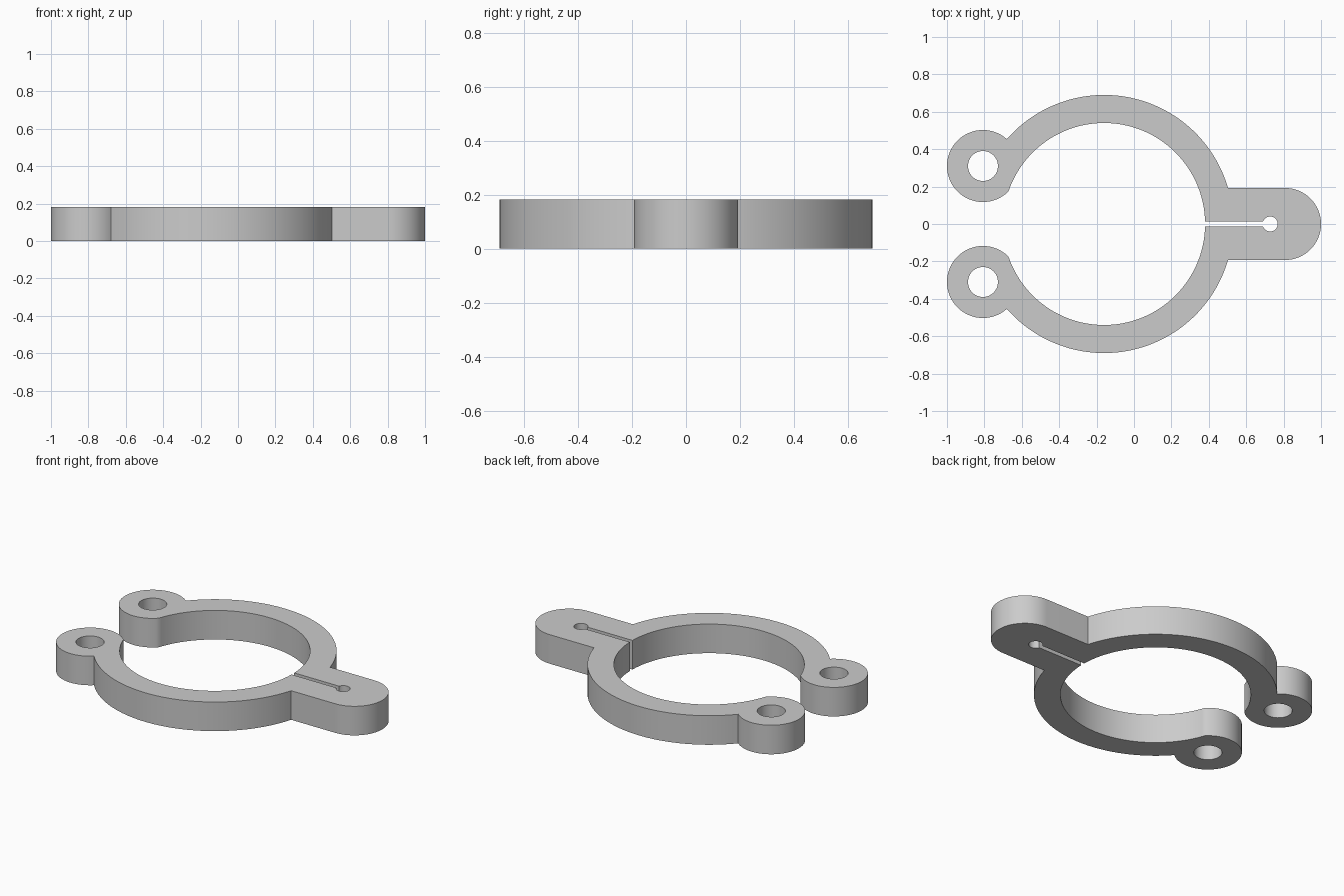
import bpy
from math import pi, sin, cos, asin, acos, atan2, hypot

HEIGHT = 0.182
RING_X, R_OUT, R_IN = -0.16, 0.69, 0.54       # split ring
LUG_X, LUG_Y, LUG_R, HOLE_R = -0.8075, 0.31, 0.1925, 0.08
TAB_X, TAB_R = 0.8075, 0.1925                 # rounded tab
SLOT_X, SLOT_R, SLOT_HALF = 0.728, 0.04, 0.0135

cube = bpy.data.objects.get("Cube")
if cube:
    bpy.data.objects.remove(cube, do_unlink=True)


def arc(cx, cy, r, a0, a1, n):
    return [(cx + r * cos(a0 + (a1 - a0) * i / n),
             cy + r * sin(a0 + (a1 - a0) * i / n)) for i in range(n + 1)]


# Where the lug circle meets the outer and inner ring circles
dx = LUG_X - RING_X
dist, phi = hypot(dx, LUG_Y), atan2(LUG_Y, dx)


def meet(r):
    return acos((r * r + dist * dist - LUG_R ** 2) / (2 * r * dist))


def lug_angle(r, a):
    return atan2(r * sin(a) - LUG_Y, RING_X + r * cos(a) - LUG_X)


a_out, a_in = phi - meet(R_OUT), phi + meet(R_IN)

# Half outline: tab end, outer ring, lug, bore, slot with relief hole
half = arc(TAB_X, 0, TAB_R, 0, pi / 2, 24)
half += arc(RING_X, 0, R_OUT, asin(TAB_R / R_OUT), a_out, 64)
half += arc(LUG_X, LUG_Y, LUG_R, lug_angle(R_OUT, a_out),
            lug_angle(R_IN, a_in) + 2 * pi, 60)[1:]
half += arc(RING_X, 0, R_IN, a_in, asin(SLOT_HALF / R_IN), 80)[1:]
half += arc(SLOT_X, 0, SLOT_R, pi - asin(SLOT_HALF / SLOT_R), 0, 20)
outline = half + [(x, -y) for x, y in reversed(half[1:-1])]

loops = [outline]
for side in (1, -1):
    loops.append(arc(LUG_X, side * LUG_Y, HOLE_R, 0, 2 * pi, 48)[:-1])

# Filled and extruded profile
curve = bpy.data.curves.new("clamp_profile", "CURVE")
curve.dimensions = "2D"
curve.fill_mode = "BOTH"
curve.extrude = HEIGHT / 2
for pts in loops:
    spline = curve.splines.new("POLY")
    spline.points.add(len(pts) - 1)
    for p, (x, y) in zip(spline.points, pts):
        p.co = (x, y, 0, 1)
    spline.use_cyclic_u = True
clamp = bpy.data.objects.new("split_ring_clamp", curve)
bpy.context.collection.objects.link(clamp)
clamp.location.z = HEIGHT / 2

# Convert to a clean closed mesh
bpy.ops.object.select_all(action="DESELECT")
clamp.select_set(True)
bpy.context.view_layer.objects.active = clamp
bpy.ops.object.convert(target="MESH")
clamp = bpy.context.object
bpy.ops.object.mode_set(mode="EDIT")
bpy.ops.mesh.select_all(action="SELECT")
bpy.ops.mesh.remove_doubles(threshold=0.0001)
bpy.ops.mesh.normals_make_consistent(inside=False)
bpy.ops.object.mode_set(mode="OBJECT")
bpy.ops.object.shade_smooth_by_angle(angle=pi / 6)

# Plain grey
grey = bpy.data.materials.new("light_grey")
grey.use_nodes = True
color = (0.6, 0.6, 0.6, 1)
grey.diffuse_color = color
grey.node_tree.nodes["Principled BSDF"].inputs["Base Color"].default_value = color
clamp.data.materials.clear()
clamp.data.materials.append(grey)
